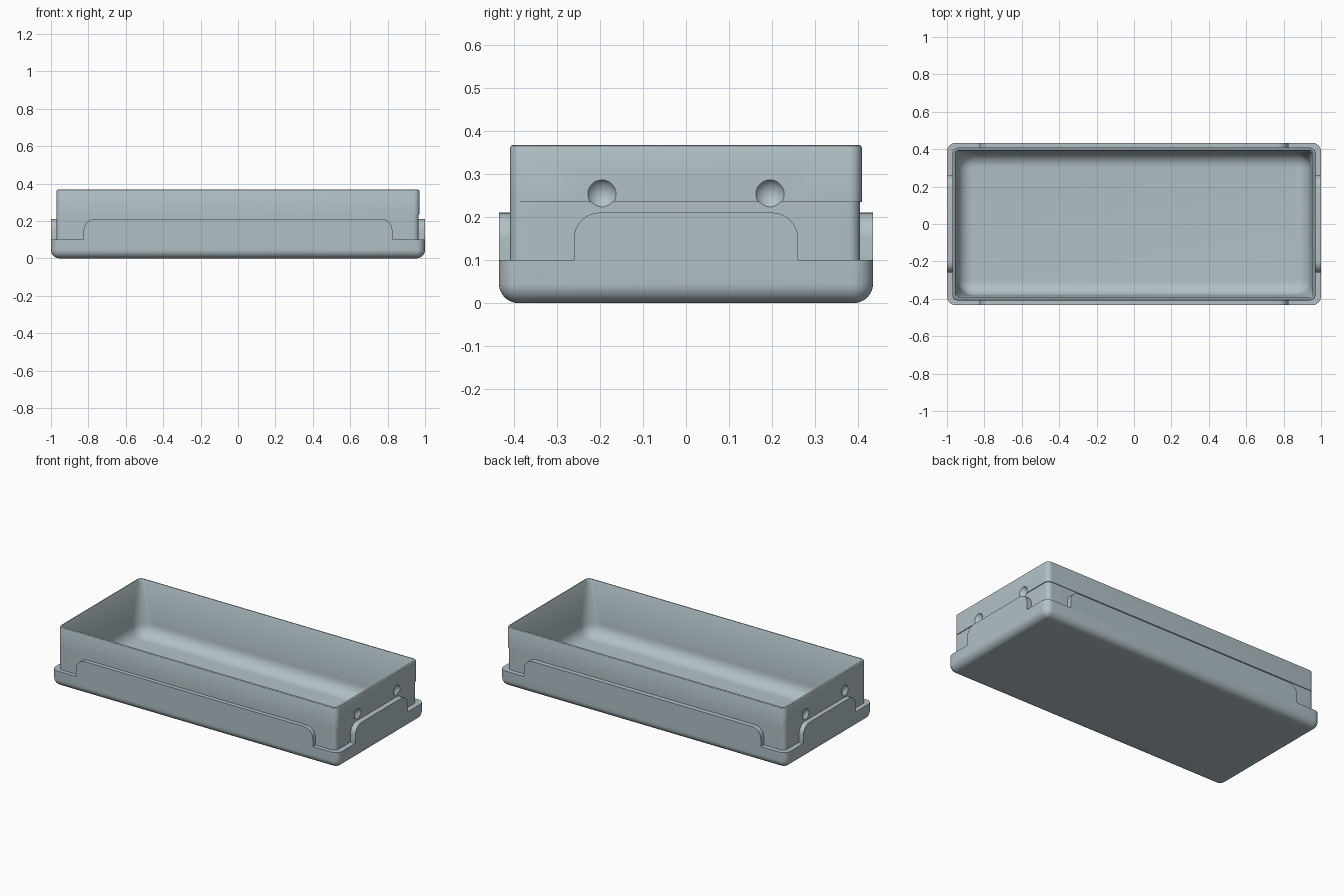
import bpy, bmesh, math
from mathutils import Matrix

if "Cube" in bpy.data.objects:
    bpy.data.objects.remove(bpy.data.objects["Cube"], do_unlink=True)

plastic = bpy.data.materials.new("pale_blue_grey")
plastic.use_nodes = True
COLOUR = (0.44, 0.53, 0.565, 1)
plastic.diffuse_color = COLOUR
plastic.node_tree.nodes["Principled BSDF"].inputs["Base Color"].default_value = COLOUR

STEPS = 8


def to_object(name, bm):
    bmesh.ops.recalc_face_normals(bm, faces=bm.faces)
    mesh = bpy.data.meshes.new(name)
    bm.to_mesh(mesh)
    bm.free()
    mesh.materials.append(plastic)
    obj = bpy.data.objects.new(name, mesh)
    bpy.context.collection.objects.link(obj)
    return obj


def rounded_rect(hx, hy, r):
    pts = []
    for k, (sx, sy) in enumerate([(1, 1), (-1, 1), (-1, -1), (1, -1)]):
        for i in range(STEPS + 1):
            a = math.pi / 2 * (k + i / STEPS)
            pts.append((sx * (hx - r) + r * math.cos(a), sy * (hy - r) + r * math.sin(a)))
    return pts


def loft(name, rings):
    """Skin a stack of rounded rectangles: half x, half y, z, corner radius, shift."""
    bm = bmesh.new()
    loops = [[bm.verts.new((x + s, y + s, z)) for x, y in rounded_rect(hx, hy, r)]
             for hx, hy, z, r, s in rings]
    for low, high in zip(loops, loops[1:]):
        n = len(low)
        for i in range(n):
            j = (i + 1) % n
            bm.faces.new((low[i], low[j], high[j], high[i]))
    bm.faces.new(loops[0][::-1])
    bm.faces.new(loops[-1])
    return to_object(name, bm)


def tab(name, half_width, inner, outer, turn):
    """Upright plate with rounded upper corners, facing -y before it is turned."""
    r, top, low = 0.06, 0.21, 0.06
    arc = [(half_width - r + r * math.cos(a), top - r + r * math.sin(a))
           for a in (math.pi / 2 * i / STEPS for i in range(STEPS + 1))]
    outline = [(half_width, low)] + arc + [(-x, z) for x, z in arc[::-1]] + [(-half_width, low)]
    bm = bmesh.new()
    face = bm.faces.new([bm.verts.new((x, -outer, z)) for x, z in outline])
    new = bmesh.ops.extrude_face_region(bm, geom=[face])["geom"]
    bmesh.ops.translate(bm, vec=(0, outer - inner, 0),
                        verts=[v for v in new if isinstance(v, bmesh.types.BMVert)])
    bm.transform(Matrix.Rotation(turn, 4, "Z"))
    return to_object(name, bm)


def boolean(target, other, operation):
    mod = target.modifiers.new(operation.lower(), "BOOLEAN")
    mod.operation, mod.object, mod.solver = operation, other, "EXACT"
    bpy.context.view_layer.objects.active = target
    bpy.ops.object.modifier_apply(modifier=mod.name)
    bpy.data.objects.remove(other, do_unlink=True)


# Base with a rounded underside and an open ledge
HX, HY, EDGE = 1.0, 0.434, 0.045
rings = []
for i in range(STEPS + 1):
    a = math.pi / 2 * i / STEPS
    inset = EDGE * (1 - math.sin(a))
    rings.append((HX - inset, HY - inset, EDGE * (1 - math.cos(a)), EDGE + 0.002 - inset, 0))
rings.append((HX, HY, 0.1, EDGE + 0.002, 0))

# Outer wall with a faint step on two sides, then the softened rim
BX, BY = 0.97, 0.408
rings += [(BX - 0.002, BY - 0.002, z, 0.028, -0.002) for z in (0.1, 0.235)]
rings += [(BX, BY, 0.235, 0.03, 0), (BX, BY, 0.36, 0.03, 0),
          (BX - 0.002, BY - 0.002, 0.365, 0.028, 0), (BX - 0.005, BY - 0.005, 0.367, 0.025, 0)]

# Inner wall with slight draft, blending into the floor
IX, IY, FILLET, FLOOR = 0.944, 0.384, 0.08, 0.03
rings += [(0.958, 0.396, 0.367, 0.02, 0), (0.954, 0.392, 0.36, 0.022, 0)]
for i in range(STEPS + 1):
    a = math.pi / 2 * i / STEPS
    inset = FILLET * (1 - math.cos(a))
    rings.append((IX - inset, IY - inset, FLOOR + FILLET * (1 - math.sin(a)), FILLET + 0.005 - inset, 0))
tray = loft("tray", rings)

# Raised tabs on all four sides
for k in range(4):
    long_side = k % 2 == 0
    plate = tab("side_tab", 0.825 if long_side else 0.26,
                BY - 0.01 if long_side else BX - 0.01,
                HY if long_side else HX, k * math.pi / 2)
    boolean(tray, plate, "UNION")

# Round dimples on both ends
for sx in (-1, 1):
    for sy in (-1, 1):
        bm = bmesh.new()
        bmesh.ops.create_uvsphere(bm, u_segments=32, v_segments=24, radius=0.039)
        bm.transform(Matrix.Translation((sx * 0.991, sy * 0.195, 0.253)))
        boolean(tray, to_object("dimple_cutter", bm), "DIFFERENCE")

bpy.ops.object.select_all(action="DESELECT")
tray.select_set(True)
bpy.context.view_layer.objects.active = tray
bpy.ops.object.shade_smooth_by_angle(angle=math.radians(30))
